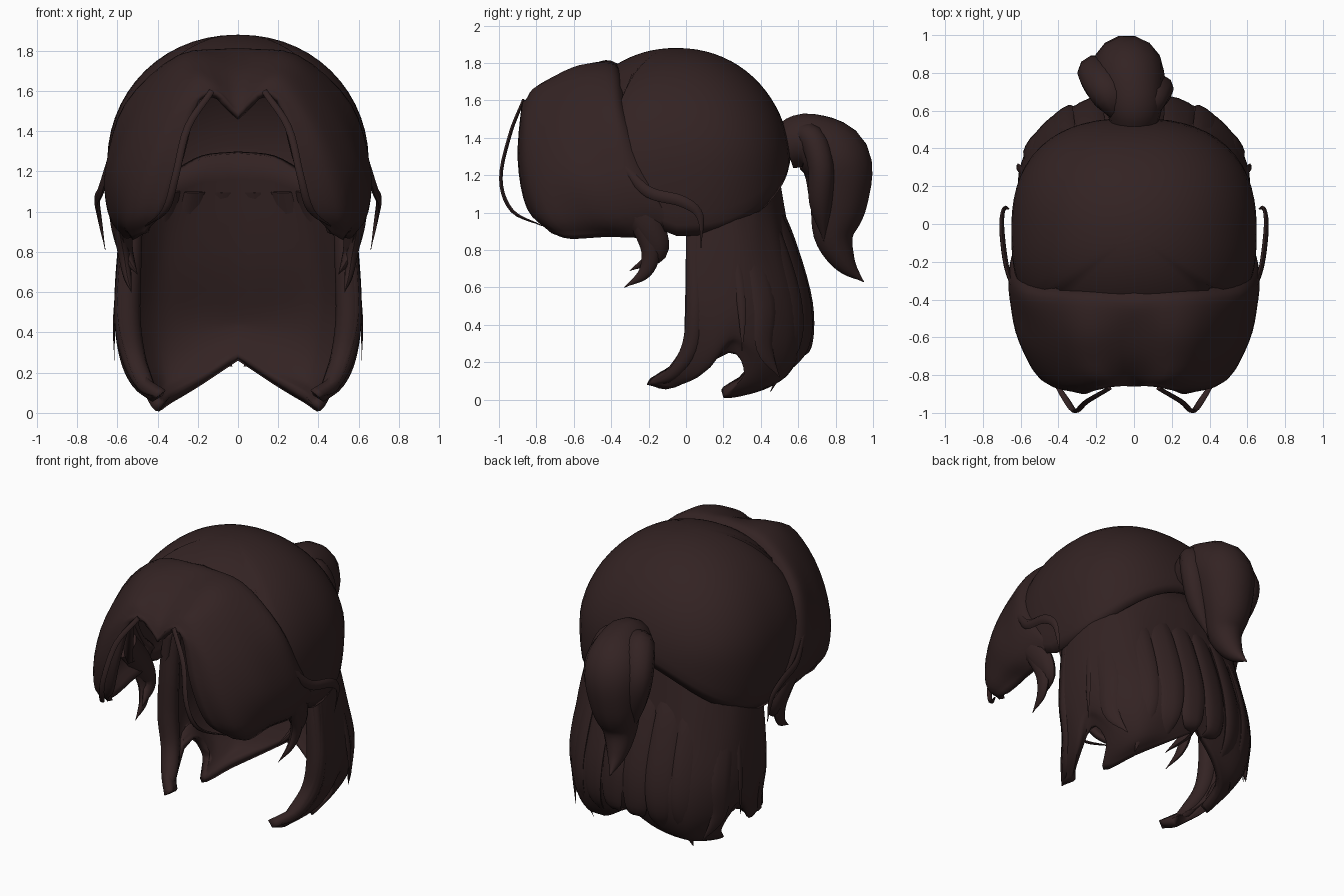
import bpy, math
from mathutils import Vector

hair = bpy.data.materials.new("dark brown hair")
hair.diffuse_color = (0.033, 0.0165, 0.0165, 1)


def spline(pts, n):
    """Catmull-Rom samples through pts, n steps per span."""
    p = [Vector(q) for q in pts]
    p = [2 * p[0] - p[1]] + p + [2 * p[-1] - p[-2]]
    out = []
    for k in range(1, len(p) - 2):
        a, b, c, d = p[k - 1:k + 3]
        for s in range(n):
            t = s / n
            out.append(0.5 * (2 * b + (c - a) * t + (2 * a - 5 * b + 4 * c - d) * t ** 2
                              + (3 * b - a - 3 * c + d) * t ** 3))
    return out + [p[-2]]


def add(name, verts, faces, mirror=False, thick=0):
    me = bpy.data.meshes.new(name)
    me.from_pydata([tuple(v) for v in verts], [], faces)
    me.materials.append(hair)
    ob = bpy.data.objects.new(name, me)
    bpy.context.collection.objects.link(ob)
    bpy.ops.object.select_all(action='DESELECT')
    bpy.context.view_layer.objects.active = ob
    ob.select_set(True)
    bpy.ops.object.shade_smooth_by_angle(angle=math.radians(50))
    if mirror:
        ob.modifiers.new("mirror", 'MIRROR').merge_threshold = 0.002
    if thick:
        so = ob.modifiers.new("thickness", 'SOLIDIFY')
        so.thickness, so.offset = thick, -1
    return ob


def sheet(name, strands, flip, thick):
    """Mirrored sheet lofted through neighbouring strands."""
    rows = [spline(s, 4) for s in strands]
    cols = [spline(c, 4) for c in zip(*rows)]
    nv, nu = len(cols), len(cols[0])
    verts = [p for c in cols for p in c]
    faces = []
    for j in range(nv - 1):
        for i in range(nu - 1):
            f = [j * nu + i, j * nu + i + 1, (j + 1) * nu + i + 1, (j + 1) * nu + i]
            faces.append(f[::-1] if flip else f)
    return add(name, verts, faces, True, thick)


def lock(name, path, widths, flat, wide, mirror=True, sides=10):
    """Tapered lock: 'wide' is the broad direction, 'flat' the depth ratio."""
    n = 5
    pts = spline(path, n)
    rad = [r.x for r in spline([(w, 0, 0) for w in widths], n)]
    verts, faces = [], []
    for k, p in enumerate(pts):
        t = (pts[min(k + 1, len(pts) - 1)] - pts[max(k - 1, 0)]).normalized()
        w = Vector(wide)
        w = (w - t * w.dot(t)).normalized()
        d = t.cross(w)
        r = max(rad[k], 0.002)
        for s in range(sides):
            a = 2 * math.pi * s / sides
            verts.append(p + w * r * math.cos(a) + d * r * flat * math.sin(a))
    for k in range(len(pts) - 1):
        for s in range(sides):
            s2 = (s + 1) % sides
            faces.append((k * sides + s, k * sides + s2, (k + 1) * sides + s2, (k + 1) * sides + s))
    faces.append(tuple(range(sides))[::-1])
    faces.append(tuple(range(len(verts) - sides, len(verts))))
    return add(name, verts, faces, mirror)


# Cap: rounded shell, cut away at the forehead, rim highest at the back
NA, NT = 64, 20
verts, faces = [Vector((0, -0.05, 1.88))], []
for k in range(NA):
    a = 2 * math.pi * k / NA
    dx, dy = math.sin(a), math.cos(a)
    rim = 0.875 + 0.36 * max(dy, 0) ** 3 + 0.22 * max(-dy, 0)
    end = math.acos((rim - 1.25) / 0.63)
    if dy < -0.58:
        end = min(end, math.asin(0.58 / -dy))
    for j in range(1, NT + 1):
        ph = end * j / NT
        z = 1.25 + 0.63 * math.cos(ph)
        # plan is round at the crown and squarer lower down
        q = 2 + 0.5 * min(1, ph / 1.4)
        e = (abs(dx) ** q + abs(dy) ** q) ** (-1 / q)
        r = math.sin(ph) ** 0.95 if z > 1.25 else 1 - 0.2 * ((1.25 - z) / 0.63) ** 2
        if z < rim + 0.04:
            r -= 0.02
        verts.append(Vector((0.65 * r * e * dx, -0.05 + 0.61 * r * e * dy, z)))
for k in range(NA):
    b, c = 1 + k * NT, 1 + ((k + 1) % NA) * NT
    faces.append((0, c, b))
    for j in range(NT - 1):
        faces.append((b + j, c + j, c + j + 1, b + j + 1))
add("hair_cap", verts, faces, False, 0.03)

# Fringe: strands swept from the centre parting out and down, rear to front
sheet("fringe", [
    [(0, -.35, 1.79), (.28, -.34, 1.72), (.53, -.31, 1.5), (.61, -.22, 1.25), (.62, -.14, 1.09), (.59, -.06, .99)],
    [(0, -.43, 1.815), (.3, -.4, 1.775), (.56, -.38, 1.54), (.655, -.31, 1.24), (.655, -.2, 1.06), (.61, -.09, .94)],
    [(0, -.55, 1.77), (.28, -.57, 1.77), (.53, -.53, 1.51), (.645, -.45, 1.2), (.64, -.36, .98), (.57, -.22, .87)],
    [(0, -.70, 1.69), (.25, -.72, 1.71), (.47, -.70, 1.48), (.6, -.64, 1.2), (.6, -.55, .97), (.53, -.42, .87)],
    [(0, -.82, 1.57), (.19, -.82, 1.66), (.36, -.85, 1.47), (.47, -.84, 1.2), (.53, -.76, .97), (.52, -.62, .86)],
    [(0, -.86, 1.47), (.09, -.86, 1.585), (.2, -.88, 1.56), (.275, -.9, 1.28), (.36, -.85, 1.02), (.47, -.72, .89)],
], False, 0.035)

# Curled ends of the fringe
lock("fringe_curl", [(.6, -.32, 1.08), (.58, -.2, .92), (.55, -.16, .78), (.5, -.3, .69)],
     [.09, .085, .055, 0], .6, (0, 1, 0))
lock("fringe_tip", [(.6, -.25, .95), (.57, -.19, .8), (.55, -.22, .68), (.53, -.33, .6)],
     [.05, .05, .035, 0], .6, (0, 1, 0))

# Loose thin strands at the face and above the ears
lock("face_strand", [(.13, -.87, 1.6), (.25, -.94, 1.42), (.31, -.99, 1.18), (.36, -.93, 1.01), (.46, -.77, .93)],
     [.015, .018, .018, .018, .004], .6, (1, 0, 0), sides=6)
lock("ear_strand", [(.645, -.33, 1.24), (.68, -.2, 1.11), (.7, -.02, 1.06), (.69, .075, .98), (.66, .08, .81)],
     [.02, .03, .03, .02, 0], .5, (0, .3, 1), sides=6)

# Long lower hair: wraps from the front edge round to the back centre
sheet("lower_hair", [
    [(.55, 0, 1.1), (.585, 0, .8), (.6, 0, .5), (.56, -.02, .3), (.5, -.1, .15), (.4, -.21, .08)],
    [(.56, .12, 1.1), (.6, .12, .8), (.615, .14, .5), (.59, .14, .28), (.53, .09, .14), (.44, -.06, .065)],
    [(.54, .24, 1.1), (.59, .25, .8), (.61, .27, .5), (.59, .26, .35), (.56, .24, .3), (.53, .23, .25)],
    [(.5, .31, 1.1), (.56, .34, .8), (.58, .37, .5), (.56, .37, .3), (.52, .34, .21), (.48, .31, .13)],
    [(.44, .37, 1.15), (.5, .42, .8), (.53, .47, .5), (.5, .47, .25), (.45, .38, .1), (.41, .2, .01)],
    [(.33, .42, 1.2), (.39, .51, .8), (.41, .58, .5), (.4, .58, .28), (.37, .52, .12), (.33, .41, .05)],
    [(.18, .46, 1.28), (.21, .55, .8), (.23, .64, .5), (.22, .64, .33), (.2, .59, .2), (.18, .55, .14)],
    [(0, .48, 1.3), (0, .57, .8), (0, .66, .5), (0, .665, .4), (0, .64, .32), (0, .61, .26)],
], True, 0.055)

# Front edge rolls of the lower hair
lock("front_edge_lock", [(.52, .06, 1.05), (.54, .05, .75), (.55, .05, .48), (.52, .03, .28), (.46, -.07, .14), (.4, -.2, .08)],
     [.05, .06, .065, .06, .045, 0], .9, (1, 0, 0))

# Overlapping locks on the lower hair
for name, x, y, tip, w in (("back_lock_inner", .08, .56, (.03, .58, .23), .09),
                           ("back_lock_middle", .24, .53, (.22, .52, .12), .1),
                           ("back_lock_outer", .37, .48, (.37, .45, .04), .08),
                           ("side_lock", .52, .33, (.47, .5, .12), .07)):
    lock(name, [(x * .88, y - .1, 1.1), (x, y, .85), (x * 1.05, y + .09, .52),
                (x * 1.03, y + .09, .28), tip],
         [w * .6, w * .9, w, w * .75, 0], .28, (y, -x, 0))
lock("wisp", [(.56, .24, .9), (.595, .28, .65), (.615, .3, .45), (.615, .3, .26)],
     [.02, .025, .02, 0], .4, (0, 1, 0), sides=6)

# Ponytail: arches from the tie, then falls to a flicked tip
lock("ponytail", [(0, .54, 1.36), (0, .65, 1.38), (-.03, .8, 1.28), (-.05, .815, 1.06), (-.06, .79, .88),
                  (-.08, .85, .73), (-.1, .95, .63)],
     [.13, .155, .19, .16, .11, .06, 0], 1.0, (1, 0, 0), False, 14)
lock("ponytail_left_lock", [(-.06, .58, 1.4), (-.14, .7, 1.42), (-.2, .8, 1.28), (-.17, .8, 1.08), (-.13, .77, .85)],
     [.06, .1, .1, .08, 0], .9, (1, 0, 0), False)
lock("ponytail_right_lock", [(.05, .57, 1.42), (.1, .67, 1.4), (.13, .72, 1.25), (.08, .72, 1.05), (.02, .74, .84)],
     [.05, .08, .08, .07, 0], .9, (1, 0, 0), False)
